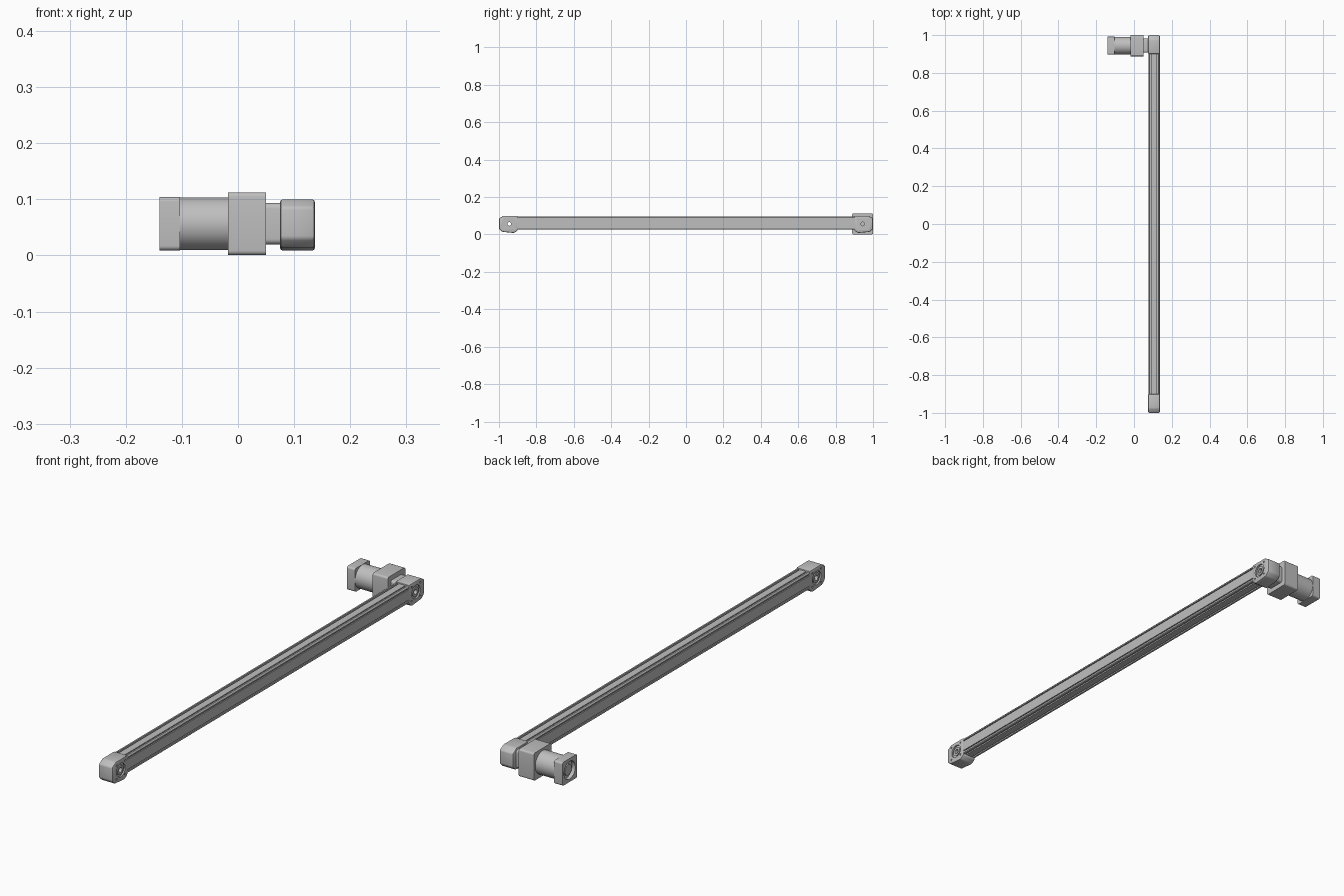
import bpy, bmesh, math
from mathutils import Matrix

cube = bpy.data.objects.get("Cube")
if cube:
    bpy.data.objects.remove(cube, do_unlink=True)

BEAM_X, HALF_W = 0.106, 0.031      # beam centre line and half width
AXIS_Y, AXIS_Z = 0.945, 0.0565     # pulley and motor axis

metal = bpy.data.materials.new("grey metal")
metal.use_nodes = True
grey = (0.52, 0.52, 0.52, 1)
metal.diffuse_color = grey
metal.node_tree.nodes["Principled BSDF"].inputs["Base Color"].default_value = grey


def finish(name, bm):
    bmesh.ops.recalc_face_normals(bm, faces=bm.faces)
    mesh = bpy.data.meshes.new(name)
    bm.to_mesh(mesh)
    bm.free()
    obj = bpy.data.objects.new(name, mesh)
    bpy.context.collection.objects.link(obj)
    mesh.materials.append(metal)
    return obj


def activate(obj):
    bpy.ops.object.select_all(action='DESELECT')
    obj.select_set(True)
    bpy.context.view_layer.objects.active = obj


def smooth(obj):
    activate(obj)
    bpy.ops.object.shade_smooth_by_angle(angle=math.radians(35))


def prism(name, outline, start, move):
    """Extrude an outline; start maps a 2D point to 3D."""
    bm = bmesh.new()
    face = bm.faces.new([bm.verts.new(start(a, b)) for a, b in outline])
    new = bmesh.ops.extrude_face_region(bm, geom=[face])["geom"]
    bmesh.ops.translate(bm, verts=[v for v in new if isinstance(v, bmesh.types.BMVert)], vec=move)
    return finish(name, bm)


def cylinder(name, x0, x1, r, y=AXIS_Y, z=AXIS_Z, sides=40):
    bm = bmesh.new()
    place = Matrix.Translation(((x0 + x1) / 2, y, z)) @ Matrix.Rotation(math.pi / 2, 4, 'Y')
    bmesh.ops.create_cone(bm, cap_ends=True, segments=sides, radius1=r, radius2=r,
                          depth=x1 - x0, matrix=place)
    return finish(name, bm)


def rounded_block(name, x0, x1, half, radius):
    """Square block along x with rounded long edges."""
    outline = []
    for quarter in range(4):
        middle = math.radians(45 + 90 * quarter)
        cy, cz = [(half - radius) * math.copysign(1, f(middle)) for f in (math.cos, math.sin)]
        for step in range(6):
            a = math.radians(90 * quarter + 18 * step)
            outline.append((AXIS_Y - 0.001 + cy + radius * math.cos(a),
                            AXIS_Z + cz + radius * math.sin(a)))
    return prism(name, outline, lambda y, z: (x0, y, z), (x1 - x0, 0, 0))


def bevel(obj, width, segments=2):
    mod = obj.modifiers.new("bevel", 'BEVEL')
    mod.width, mod.segments, mod.limit_method = width, segments, 'ANGLE'
    mod.angle_limit = math.radians(25)
    activate(obj)
    bpy.ops.object.modifier_apply(modifier=mod.name)


def cut(obj, cutter):
    mod = obj.modifiers.new("cut", 'BOOLEAN')
    mod.operation, mod.object, mod.solver = 'DIFFERENCE', cutter, 'EXACT'
    activate(obj)
    bpy.ops.object.modifier_apply(modifier=mod.name)
    bpy.data.objects.remove(cutter, do_unlink=True)


# Extruded beam with slots on every side
half = [(.014, .095), (.014, .087), (.020, .087), (.020, .097), (.026, .097),
        (.0305, .092), (.0305, .087), (.026, .087), (.026, .083), (.0305, .083),
        (.0305, .041), (.026, .041), (.026, .037), (.0305, .037), (.0305, .030),
        (.0275, .027), (.020, .027), (.020, .034), (.014, .034), (.014, .027)]
section = half + [(-x, z) for x, z in reversed(half)]
prism("beam", section, lambda x, z: (BEAM_X + x, -0.905, z), (0, 1.81, 0))

# End housings, with a bearing recess, bore and screw holes on both sides
cap_outline = [(0, .1), (.076, .1), (.1, .086), (.1, .03), (.082, .014),
               (.02, .008), (0, .021)]
for side, label in ((-1, "front"), (1, "back")):
    cap = prism(label + "_housing", cap_outline,
                lambda d, z: (BEAM_X - HALF_W, side * (0.9 + d), z), (2 * HALF_W, 0, 0))
    bevel(cap, 0.005)
    y = side * AXIS_Y
    for face in (-1, 1):
        x = BEAM_X + face * HALF_W
        cut(cap, cylinder("cutter", x - .006, x + .006, .027, y))
        for dy in (-1, 1):
            for dz in (-1, 1):
                cut(cap, cylinder("cutter", x - .003, x + .003, .004,
                                  y + dy * .0275, AXIS_Z + dz * .0275, 16))
    cut(cap, cylinder("cutter", BEAM_X - .05, BEAM_X + .05, .010, y))
    smooth(cap)
    hub = cylinder(label + "_pulley_hub", BEAM_X - .029, BEAM_X + .029, .019, y)
    cut(hub, cylinder("cutter", BEAM_X - .05, BEAM_X + .05, .010, y))
    smooth(hub)

# Drive: coupling, gearbox and motor along the pulley axis
smooth(rounded_block("coupling", .048, .077, .037, .010))
smooth(rounded_block("gearbox", -.018, .05, .056, .008))
smooth(cylinder("motor_body", -.107, -.016, .047, AXIS_Y - .001, sides=64))
rear = rounded_block("motor_rear", -.14, -.103, .0475, .008)
cut(rear, cylinder("cutter", -.16, -.125, .036))
smooth(rear)
smooth(cylinder("motor_rear_boss", -.134, -.12, .022))
